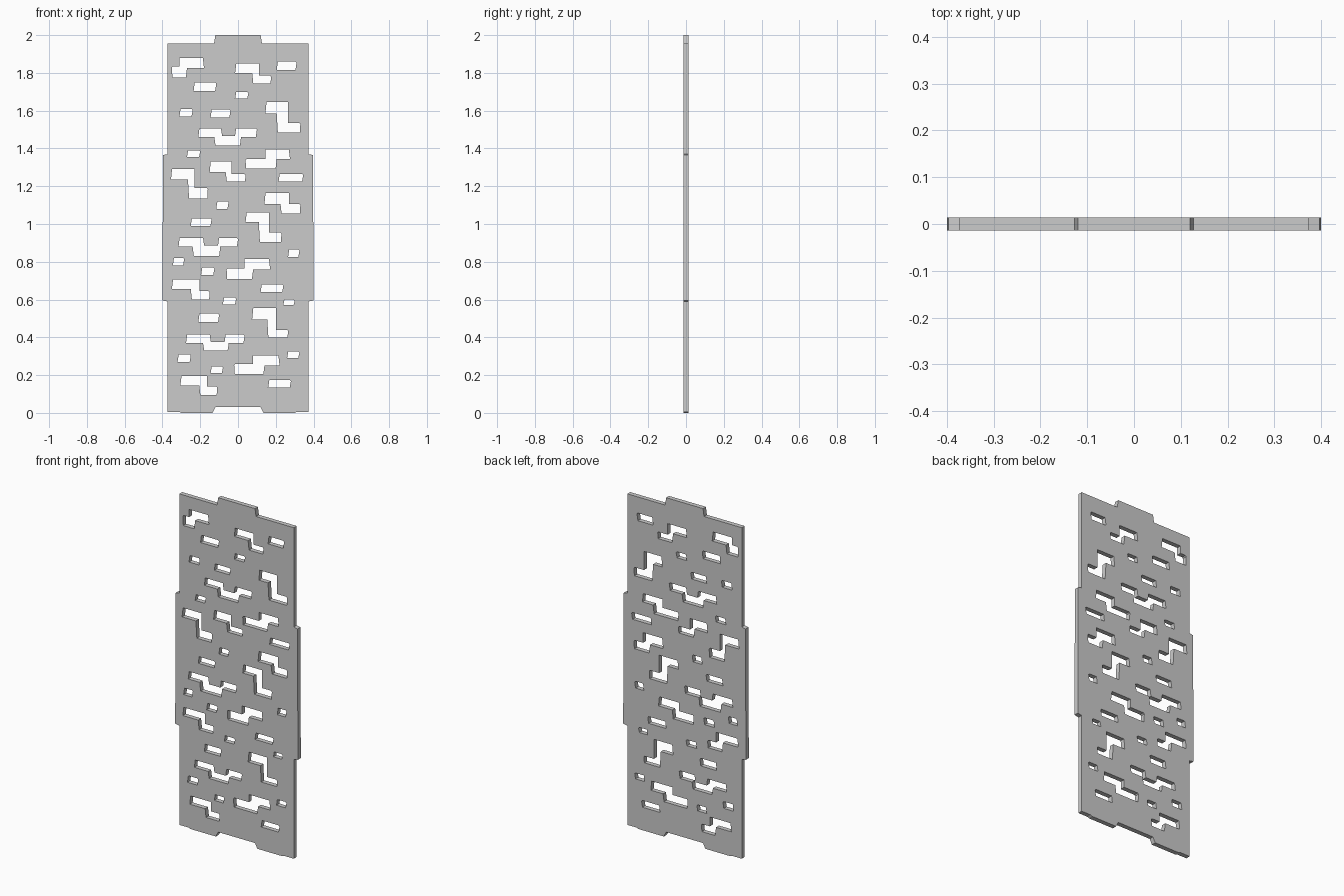
import bpy, bmesh, math
from mathutils import Matrix

if "Cube" in bpy.data.objects:
    bpy.data.objects.remove(bpy.data.objects["Cube"])

THICKNESS = 0.027
S = 0.006          # slant of the cut ends


def slot(x0, x1, z0, z1):
    """Small single slot with slightly slanted ends."""
    return [(x0 + S, z1), (x1 - S, z1), (x1, z1 - S), (x1 - S, z0), (x0, z0)]


def step(x0, x1, x2, x3, z0, z1, z2, z3):
    """Upper bar x0..x2 / z2..z3 stepping down to lower bar x1..x3 / z0..z1.
    Falling x values give the mirrored step."""
    s = S if x3 > x0 else -S
    return [(x0 + s, z3), (x2, z3), (x2, z1), (x3 - s, z1), (x3, z1 - S),
            (x3 - s / 2, z0), (x1 + s, z0), (x1, z2), (x0, z2)]


def dip(x0, xa, xb, x1, xc, xd, z0, z1, z2, z3):
    """Two wings joined by a dropped middle bar."""
    return [(x0 + S, z3), (xa, z3), (xa + S, z2), (xb - S, z2), (xb, z3),
            (x1 - S, z3), (x1, z3 - S), (x1 - S, z1), (xd + S, z1), (xd, z0),
            (xc + S, z0), (xc, z1), (x0, z1)]


# Small slots: left, right, bottom, top
slots = [
    (.205, .31, 1.815, 1.86), (-.235, -.115, 1.705, 1.75), (-.015, .055, 1.665, 1.70),
    (-.31, -.24, 1.57, 1.61), (-.145, -.04, 1.565, 1.605), (-.27, -.20, 1.355, 1.39),
    (.215, .345, 1.225, 1.265), (-.115, -.05, 1.08, 1.12), (-.25, -.14, .99, 1.03),
    (.265, .325, .825, .865), (-.345, -.285, .78, .82), (-.195, -.125, .73, .77),
    (.12, .24, .64, .68), (.24, .30, .57, .60), (-.08, -.01, .575, .61),
    (-.21, -.10, .48, .525), (-.32, -.25, .27, .31), (.26, .325, .29, .325),
    (-.145, -.08, .21, .245), (.16, .28, .135, .175),
]
# Steps falling to the right
steps = [
    (-.015, .075, .11, .175, 1.745, 1.785, 1.80, 1.85),
    (.145, .205, .265, .33, 1.485, 1.535, 1.585, 1.645),
    (-.15, -.065, -.035, .04, 1.225, 1.265, 1.275, 1.33),
    (-.355, -.265, -.23, -.16, 1.135, 1.19, 1.235, 1.29),
    (.14, .225, .27, .33, 1.055, 1.105, 1.105, 1.165),
    (.04, .11, .165, .23, .905, .955, 1.01, 1.06),
    (-.35, -.25, -.205, -.15, .60, .645, .655, .705),
    (.075, .155, .20, .265, .40, .44, .495, .555),
    (-.305, -.205, -.165, -.11, .095, .14, .145, .195),
]
# Steps falling to the left
mirrored_steps = [
    (-.18, -.27, -.31, -.35, 1.775, 1.835, 1.825, 1.88),
    (.275, .205, .145, .04, 1.295, 1.345, 1.345, 1.395),
    (.17, .08, .035, -.06, .71, .765, .76, .815),
    (.22, .14, .08, -.02, .205, .26, .25, .305),
]
dips = [
    (-.21, -.09, -.01, .10, -.125, .01, 1.415, 1.46, 1.465, 1.505),
    (-.315, -.185, -.10, .0, -.24, -.10, .83, .88, .885, .925),
    (-.275, -.15, -.065, .035, -.185, -.055, .33, .37, .375, .415),
]

# Plate outline: top tab, side ears, bottom notch
half = [(.12, 2.0), (.127, 1.955), (.373, 1.955), (.373, 1.37), (.397, 1.365),
        (.40, .595), (.373, .59), (.373, .005), (.31, .005), (.30, 0), (.135, 0),
        (.12, .03)]
outline = half + [(-x, z) for x, z in reversed(half)]

loops = [outline]
loops += [slot(*p) for p in slots]
loops += [step(*p) for p in steps + mirrored_steps]
loops += [dip(*p) for p in dips]

# Perforated plate: filled 2D profile, extruded
curve = bpy.data.curves.new("plate_profile", 'CURVE')
curve.dimensions = '2D'
curve.fill_mode = 'BOTH'
curve.extrude = THICKNESS / 2
for pts in loops:
    spline = curve.splines.new('POLY')
    spline.points.add(len(pts) - 1)
    for p, (x, z) in zip(spline.points, pts):
        p.co = (x, z, 0, 1)
    spline.use_cyclic_u = True
profile = bpy.data.objects.new("plate_profile", curve)
bpy.context.collection.objects.link(profile)
bpy.context.view_layer.update()

depsgraph = bpy.context.evaluated_depsgraph_get()
mesh = bpy.data.meshes.new_from_object(profile.evaluated_get(depsgraph))
bpy.data.objects.remove(profile)

# Weld, stand upright
bm = bmesh.new()
bm.from_mesh(mesh)
bmesh.ops.remove_doubles(bm, verts=bm.verts, dist=0.0001)
bmesh.ops.transform(bm, matrix=Matrix.Rotation(math.radians(90), 4, 'X'), verts=bm.verts)
bmesh.ops.recalc_face_normals(bm, faces=bm.faces)
for f in bm.faces:
    f.smooth = False
bm.to_mesh(mesh)
bm.free()
mesh.name = "perforated_plate"
plate = bpy.data.objects.new("perforated_plate", mesh)
bpy.context.collection.objects.link(plate)
